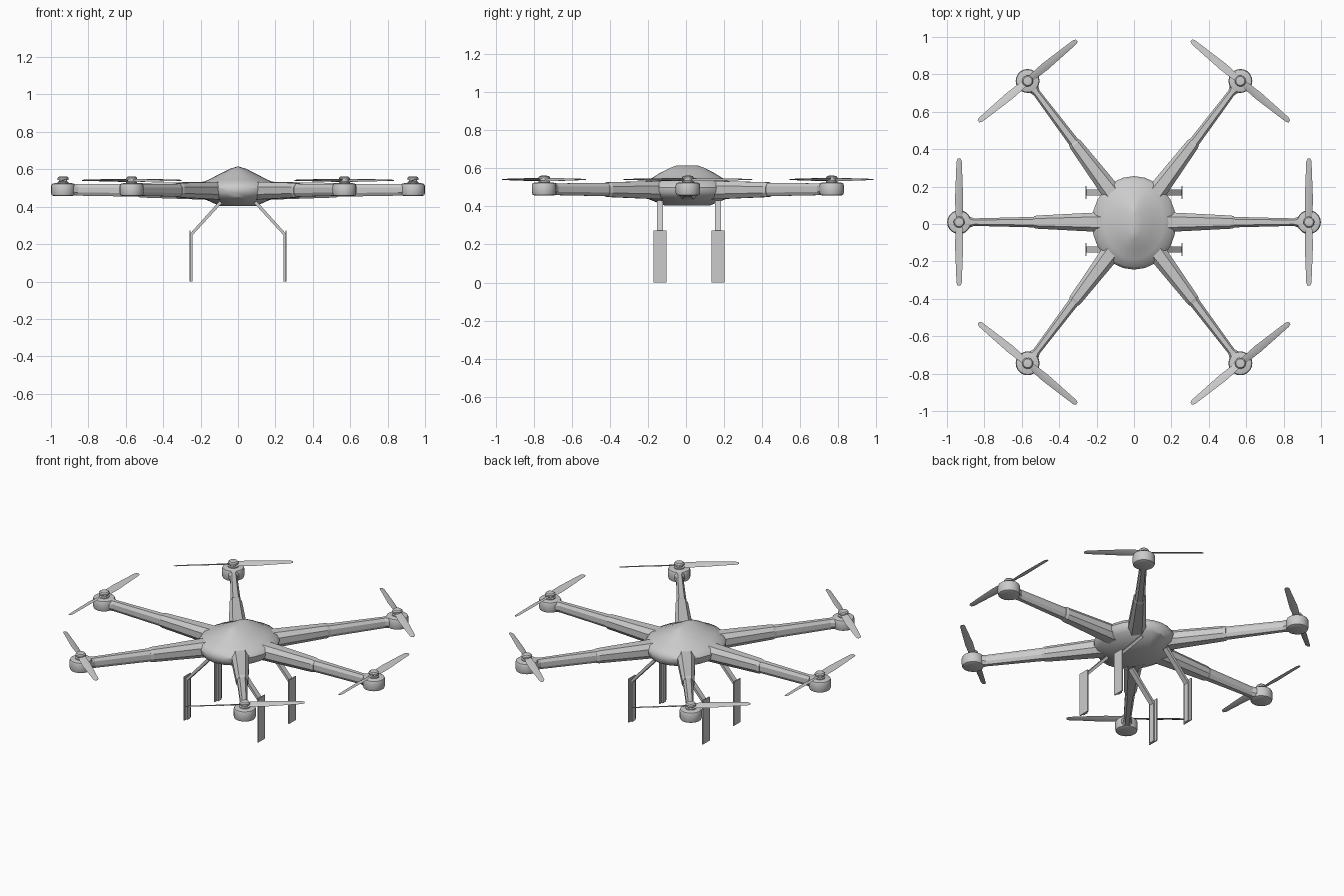
import bpy, bmesh
from math import cos, sin, pi, radians
from mathutils import Matrix, Vector

if "Cube" in bpy.data.objects:
    bpy.data.objects.remove(bpy.data.objects["Cube"])


def loft(name, rings, matrix=Matrix(), smooth=None):
    """Skin a list of equal-length point rings and cap both ends."""
    bm = bmesh.new()
    rows = [[bm.verts.new(matrix @ Vector(p)) for p in ring] for ring in rings]
    n = len(rows[0])
    for a, b in zip(rows, rows[1:]):
        for i in range(n):
            j = (i + 1) % n
            bm.faces.new((a[i], a[j], b[j], b[i]))
    bm.faces.new(rows[0][::-1])
    bm.faces.new(rows[-1])
    bmesh.ops.recalc_face_normals(bm, faces=bm.faces)
    mesh = bpy.data.meshes.new(name)
    bm.to_mesh(mesh)
    bm.free()
    ob = bpy.data.objects.new(name, mesh)
    bpy.context.collection.objects.link(ob)
    if smooth:
        bpy.ops.object.select_all(action='DESELECT')
        bpy.context.view_layer.objects.active = ob
        ob.select_set(True)
        bpy.ops.object.shade_smooth_by_angle(angle=radians(smooth))
    return ob


def ellipse(rx, ry, z, n):
    return [(rx * cos(2 * pi * i / n), ry * sin(2 * pi * i / n), z) for i in range(n)]


def turned(name, profile, matrix, n=20):
    return loft(name, [ellipse(r, r, z, n) for r, z in profile], matrix, 35)


def octagon(x, w, z0, z1):
    """Chamfered arm cross-section across the x axis."""
    c, d = w * 0.55, (z1 - z0) * 0.28
    return [(x, -c, z0), (x, c, z0), (x, w, z0 + d), (x, w, z1 - d),
            (x, c, z1), (x, -c, z1), (x, -w, z1 - d), (x, -w, z0 + d)]


def blade_ring(r, lead, trail, z_lead, z_trail, t):
    return [(r, lead, z_lead), (r, (lead + trail) / 2, (z_lead + z_trail) / 2 + t),
            (r, trail, z_trail), (r, (lead + trail) / 2, (z_lead + z_trail) / 2 - t)]


# Central body: domed shell pinched to a short ridge on top
body = [(0.004, 0.055, 0.615), (0.045, 0.090, 0.602), (0.100, 0.145, 0.574),
        (0.160, 0.195, 0.543), (0.208, 0.236, 0.524), (0.225, 0.250, 0.500),
        (0.222, 0.248, 0.475), (0.200, 0.232, 0.450), (0.100, 0.120, 0.405)]
loft("body", [ellipse(rx, ry, z, 24) for rx, ry, z in body],
     Matrix.Translation((0, 0.006, 0)), 35)

# Six arms, each with a motor pod and a two-blade propeller
arms = [(0, 0.935, 90), (53, 0.945, -39.5), (127, 0.945, 39.5),
        (180, 0.935, 90), (233, 0.945, -39.5), (307, 0.945, 39.5)]
centre = Matrix.Translation((0, 0.01, 0))
for k, (angle, reach, prop_angle) in enumerate(arms, 1):
    m = centre @ Matrix.Rotation(radians(angle), 4, 'Z')
    loft(f"arm_sleeve_{k}", [octagon(0.12, 0.055, 0.435, 0.535),
                             octagon(0.25, 0.049, 0.440, 0.532),
                             octagon(0.52, 0.035, 0.449, 0.527),
                             octagon(0.535, 0.031, 0.453, 0.523)], m)
    loft(f"arm_tube_{k}", [octagon(0.50, 0.029, 0.453, 0.523),
                           octagon(reach - 0.08, 0.020, 0.459, 0.521),
                           octagon(reach - 0.04, 0.036, 0.461, 0.523)], m)

    hub = m @ Matrix.Translation((reach, 0, 0))
    turned(f"motor_pod_{k}", [(0.048, 0.456), (0.060, 0.461), (0.064, 0.472),
                              (0.064, 0.512), (0.060, 0.522), (0.045, 0.526)], hub)
    turned(f"motor_shaft_{k}", [(0.030, 0.520), (0.030, 0.532), (0.022, 0.535),
                                (0.022, 0.546)], hub)
    turned(f"propeller_cap_{k}", [(0.030, 0.543), (0.030, 0.553), (0.024, 0.560),
                                  (0.014, 0.561)], hub, 12)

    # Blades: twisted, tapered lofts on opposite sides of the shaft
    spin = Matrix.Translation(hub.translation) @ Matrix.Rotation(radians(prop_angle), 4, 'Z')
    for side, turn in (("a", 0), ("b", pi)):
        loft(f"propeller_blade_{k}{side}",
             [blade_ring(0.0, 0.014, -0.014, 0.548, 0.536, 0.004),
              blade_ring(0.05, 0.019, -0.019, 0.549, 0.533, 0.004),
              blade_ring(0.12, 0.022, -0.022, 0.548, 0.534, 0.004),
              blade_ring(0.25, 0.017, -0.017, 0.546, 0.537, 0.003),
              blade_ring(0.325, 0.014, -0.014, 0.544, 0.538, 0.002),
              blade_ring(0.340, 0.007, -0.008, 0.542, 0.539, 0.001)],
             spin @ Matrix.Rotation(turn, 4, 'Z'), 40)

# Landing legs: bent strut with a wide outer plate
strut = [(0.085, 0.420, 0.100, 0.430), (0.244, 0.247, 0.257, 0.255),
         (0.244, 0.0, 0.257, 0.0)]
for side_name, s in (("right", 1), ("left", -1)):
    for end_name, y in (("front", -0.136), ("rear", 0.169)):
        rings = [[(s * x0, y - 0.016, z0), (s * x1, y - 0.016, z1),
                  (s * x1, y + 0.016, z1), (s * x0, y + 0.016, z0)]
                 for x0, z0, x1, z1 in strut]
        loft(f"{end_name}_{side_name}_leg_strut", rings)
        plate = [[(s * 0.253, y - 0.034, z), (s * 0.260, y - 0.034, z),
                  (s * 0.260, y + 0.034, z), (s * 0.253, y + 0.034, z)]
                 for z in (0.0, 0.273)]
        loft(f"{end_name}_{side_name}_leg_plate", plate)
